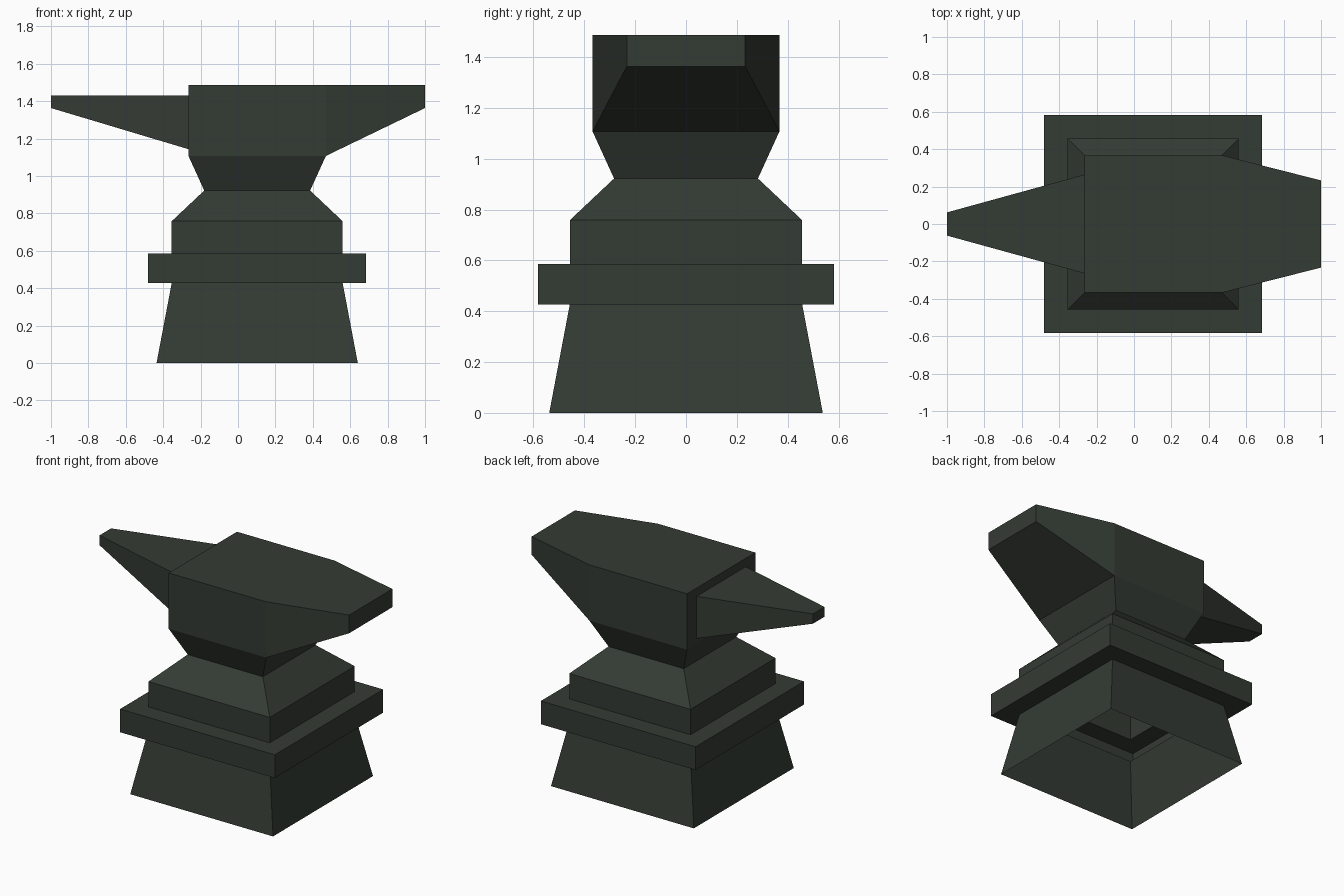
import bpy, bmesh

if "Cube" in bpy.data.objects:
    bpy.data.objects.remove(bpy.data.objects["Cube"])

CX = 0.1025  # x centre of the stacked square body

iron = bpy.data.materials.new("dark green iron")
iron.diffuse_color = (0.034, 0.043, 0.034, 1)
iron.use_nodes = True
iron.node_tree.nodes["Principled BSDF"].inputs["Base Color"].default_value = iron.diffuse_color

bm = bmesh.new()


def ring(h, z):
    return [bm.verts.new((CX + sx * h, sy * h, z))
            for sx, sy in ((-1, -1), (1, -1), (1, 1), (-1, 1))]


def push_out(face, x, half_y, z0, z1):
    """Grow a new section from an end face and reshape it to a rectangle."""
    bmesh.ops.inset_individual(bm, faces=[face], thickness=0.0)
    zmid = sum(v.co.z for v in face.verts) / 4
    for v in face.verts:
        v.co = (x, half_y if v.co.y > 0 else -half_y, z1 if v.co.z > zmid else z0)


# Hollow stand, collar, waist and block: (half width, height), open underneath
profile = [(0.538, 0), (0.457, 0.427), (0.583, 0.427), (0.583, 0.585),
           (0.457, 0.585), (0.457, 0.758), (0.283, 0.922),
           (0.3675, 1.107), (0.3675, 1.487)]
rings = [ring(h, z) for h, z in profile]
for a, b in zip(rings, rings[1:]):
    sides = [bm.faces.new((a[i], a[(i + 1) % 4], b[(i + 1) % 4], b[i]))
             for i in range(4)]
bm.faces.new(rings[-1])
heel_face, horn_face = sides[1], sides[3]

# Tapered heel on the right
push_out(heel_face, 1.0, 0.233, 1.363, 1.487)

# Horn on the left: root set into the block's end, then tapered to the tip
push_out(horn_face, CX - 0.3675, 0.264, 1.143, 1.43)
push_out(horn_face, -1.0, 0.062, 1.363, 1.43)

mesh = bpy.data.meshes.new("anvil")
bm.normal_update()
bm.to_mesh(mesh)
bm.free()
mesh.materials.append(iron)
anvil = bpy.data.objects.new("anvil", mesh)
bpy.context.collection.objects.link(anvil)
